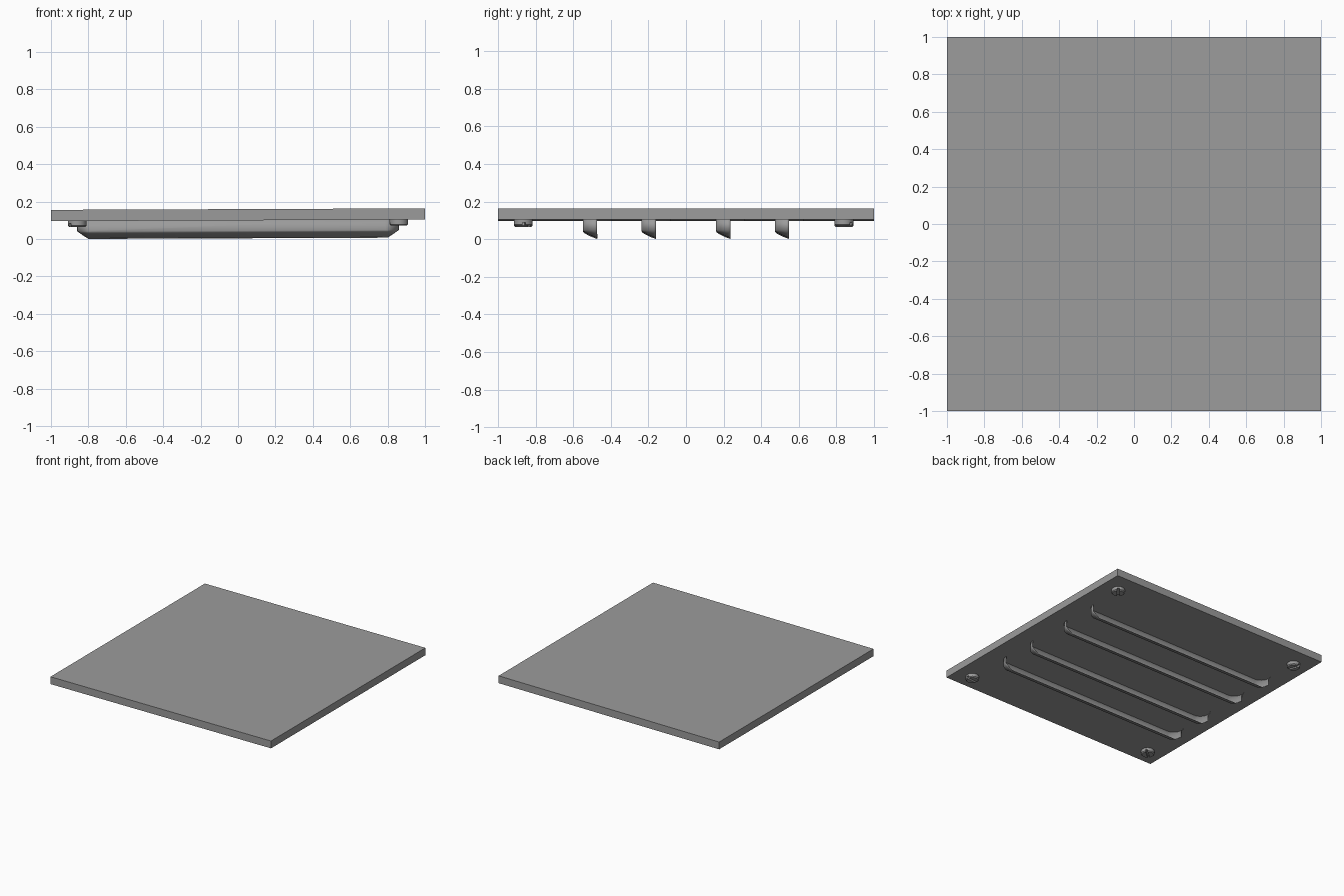
import bpy, bmesh, math
from mathutils import Matrix

if "Cube" in bpy.data.objects:
    bpy.data.objects.remove(bpy.data.objects["Cube"])

TILT = Matrix.Rotation(-0.004, 4, 'Y')   # the whole panel leans very slightly
UNDER = 0.10                             # underside of the plate
WIDTH = 0.075                            # depth of a louvre hood
LOUVRES = (-0.51, -0.198, 0.198, 0.51)

dark = bpy.data.materials.new("dark_grey")
dark.diffuse_color = (0.33, 0.33, 0.33, 1)
dark.use_nodes = True
dark.node_tree.nodes["Principled BSDF"].inputs["Base Color"].default_value = dark.diffuse_color


def make_object(name, bm, smooth=0):
    bmesh.ops.recalc_face_normals(bm, faces=bm.faces)
    me = bpy.data.meshes.new(name)
    bm.to_mesh(me)
    bm.free()
    me.materials.append(dark)
    ob = bpy.data.objects.new(name, me)
    bpy.context.collection.objects.link(ob)
    if smooth:
        bpy.ops.object.select_all(action='DESELECT')
        ob.select_set(True)
        bpy.context.view_layer.objects.active = ob
        bpy.ops.object.shade_smooth_by_angle(angle=math.radians(smooth))
    return ob


def box(name, size, matrix):
    bm = bmesh.new()
    bmesh.ops.create_cube(bm, size=1)
    bmesh.ops.scale(bm, vec=size, verts=bm.verts)
    ob = make_object(name, bm)
    ob.matrix_world = matrix
    return ob


def cut(ob, cutter):
    """Subtract the cutter from ob and discard it."""
    cutter.hide_render = True
    mod = ob.modifiers.new("cut", 'BOOLEAN')
    mod.object = cutter
    mod.solver = 'EXACT'
    bpy.context.view_layer.objects.active = ob
    bpy.ops.object.modifier_apply(modifier=mod.name)
    bpy.data.objects.remove(cutter)


# Flat square plate
plate = box("vent_plate", (2, 2, 0.06), TILT @ Matrix.Translation((0, 0, UNDER + 0.03)))


# Shallow round-ended recess in the plate above each louvre mouth
def recess(y):
    bm = bmesh.new()
    ring = []
    for k in range(26):
        side = 1 if k < 13 else -1
        a = math.pi * ((k % 13) / 12 - 0.5) + (0 if side > 0 else math.pi)
        ring.append(bm.verts.new((side * 0.785 + WIDTH * math.cos(a),
                                  WIDTH * math.sin(a), UNDER - 0.01)))
    face = bm.faces.new(ring)
    top = bmesh.ops.extrude_face_region(bm, geom=[face])["geom"]
    bmesh.ops.translate(bm, vec=(0, 0, 0.013),
                        verts=[v for v in top if isinstance(v, bmesh.types.BMVert)])
    ob = make_object("recess_cutter", bm)
    ob.matrix_world = TILT @ Matrix.Translation((0, y + WIDTH / 2, 0))
    cut(plate, ob)


# Louvre hood: lofted rings with round ends in plan, open towards +y
def louvre(name, y):
    steps = 8
    bm = bmesh.new()
    prev = None
    for i in range(steps + 1):
        a = i / steps * math.pi / 2
        t = math.sin(a)
        z = 0.004 + 0.026 * t + 0.014 * (1 - math.cos(a))
        half = 0.785 + WIDTH * max(math.cos(a), 0.02)
        shoulder = max(0.045, z + 0.003)
        inner = min(half - 0.004, 0.80)
        pts = [(-half, UNDER + 0.003), (-half, shoulder),
               (-(half + inner) / 2, (shoulder + z) / 2 - 0.001), (-inner, z)]
        pts += [(-x, h) for x, h in reversed(pts)]
        ring = [bm.verts.new((x, WIDTH / 2 - WIDTH * t, h)) for x, h in pts]
        if prev:
            for k in range(len(ring) - 1):
                bm.faces.new((prev[k], prev[k + 1], ring[k + 1], ring[k]))
        prev = ring
    bm.faces.new(prev)
    ob = make_object(name, bm, 65)
    sol = ob.modifiers.new("sheet_thickness", 'SOLIDIFY')
    sol.thickness = 0.003
    sol.offset = -1
    ob.matrix_world = TILT @ Matrix.Translation((0, y, 0))


for i, y in enumerate(LOUVRES):
    recess(y)
    louvre(f"louvre_{i + 1}", y)


# Slotted corner screw heads
def screw(name, x, y, angle):
    place = TILT @ Matrix.Translation((x, y, 0)) @ Matrix.Rotation(angle, 4, 'Z')
    bm = bmesh.new()
    prev = None
    for r, z in ((0.05, UNDER + 0.005), (0.05, 0.075), (0.043, 0.068)):
        ring = [bm.verts.new((r * math.cos(k * math.tau / 24), r * math.sin(k * math.tau / 24), z))
                for k in range(24)]
        if prev:
            for k in range(24):
                j = (k + 1) % 24
                bm.faces.new((prev[k], prev[j], ring[j], ring[k]))
        else:
            bm.faces.new(ring)
        prev = ring
    bm.faces.new(prev)
    ob = make_object(name, bm, 30)
    ob.matrix_world = place
    cut(ob, box("slot_cutter", (0.12, 0.016, 0.036),
                place @ Matrix.Translation((0, 0, 0.068))))


for i, (x, y, ang) in enumerate(((-0.86, -0.865, 40), (0.86, -0.865, 5),
                                 (-0.86, 0.84, 110), (0.86, 0.84, 50))):
    screw(f"screw_{i + 1}", x, y, math.radians(ang))
